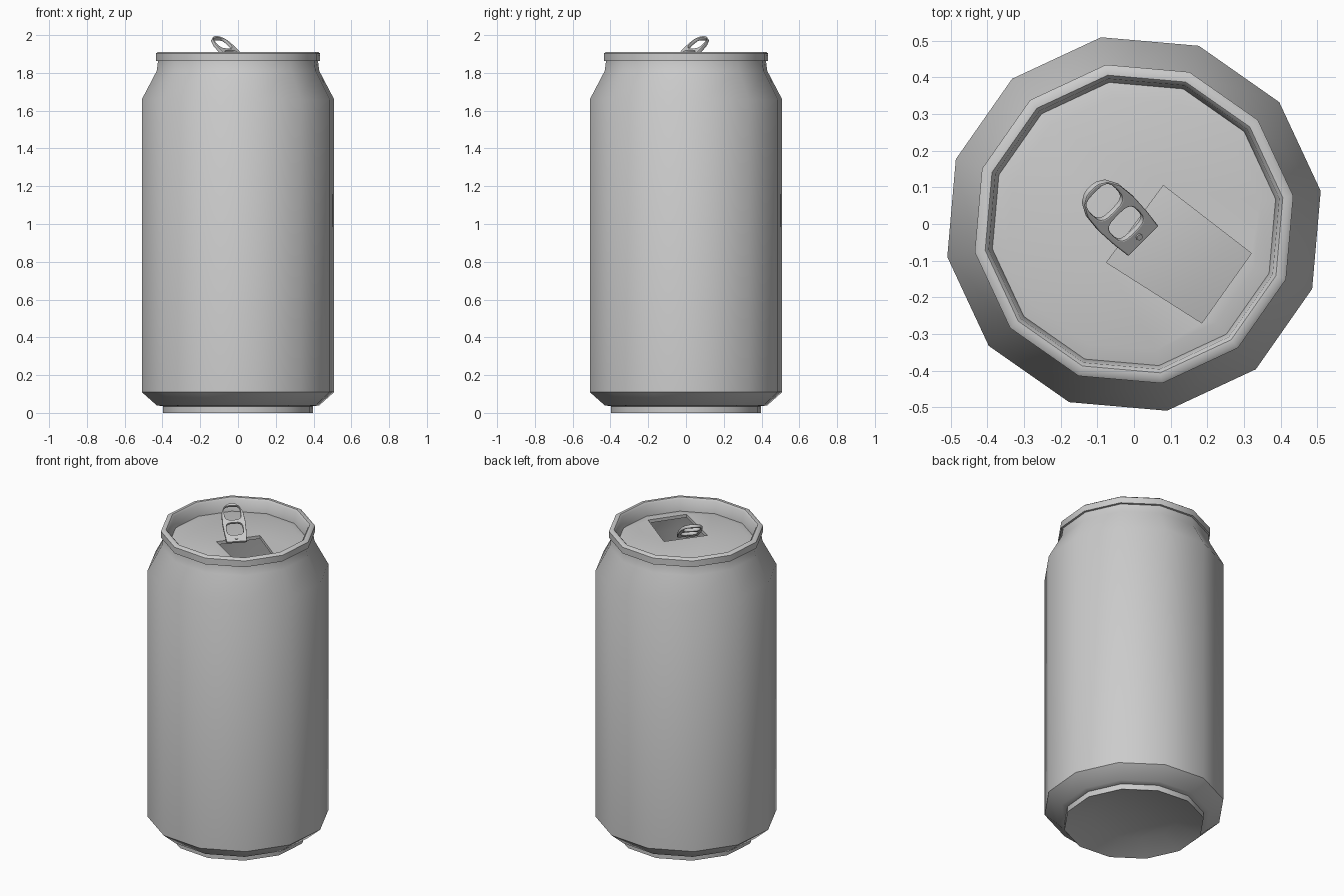
import bpy, bmesh, math
from mathutils import Vector, Matrix

if "Cube" in bpy.data.objects:
    bpy.data.objects.remove(bpy.data.objects["Cube"])

SIDES, OFFSET = 12, math.radians(10)


def finish(ob, angle=40):
    bpy.ops.object.select_all(action='DESELECT')
    ob.select_set(True)
    bpy.context.view_layer.objects.active = ob
    bpy.ops.object.shade_smooth_by_angle(angle=math.radians(angle))


def add_mesh(name, bm):
    me = bpy.data.meshes.new(name)
    bm.to_mesh(me)
    bm.free()
    ob = bpy.data.objects.new(name, me)
    bpy.context.collection.objects.link(ob)
    return ob


def ring(bm, r, z):
    return [bm.verts.new((r * math.cos(OFFSET + i * math.tau / SIDES),
                          r * math.sin(OFFSET + i * math.tau / SIDES), z))
            for i in range(SIDES)]


def revolve(bm, profile):
    rings = [ring(bm, r, z) for r, z in profile]
    for a, b in zip(rings, rings[1:]):
        for i in range(SIDES):
            j = (i + 1) % SIDES
            bm.faces.new((a[i], a[j], b[j], b[i]))
    return rings


# can body: domed base, wall, neck and rolled rim
bm = bmesh.new()
rings = revolve(bm, [(0.25, 0.05), (0.403, 0.0), (0.403, 0.035), (0.437, 0.04),
                     (0.517, 0.11), (0.517, 1.66), (0.437, 1.81), (0.43, 1.862),
                     (0.441, 1.864), (0.441, 1.903), (0.43, 1.911), (0.412, 1.911),
                     (0.402, 1.9), (0.392, 1.83)])
tip = bm.verts.new((0, 0, 0.07))
for i in range(SIDES):
    bm.faces.new((rings[0][(i + 1) % SIDES], rings[0][i], tip))
finish(add_mesh("can_body", bm))

# lid panel with the open mouth
bm = bmesh.new()
rim = revolve(bm, [(0.392, 1.83), (0.35, 1.84)])[1]
mouth = [bm.verts.new((x, y, 1.84)) for x, y in
         [(0.08, 0.105), (0.32, -0.08), (0.185, -0.27), (-0.075, -0.105)]]
hole_edges = [bm.edges.new((mouth[i], mouth[(i + 1) % 4])) for i in range(4)]
rim_edges = [bm.edges.get((rim[i], rim[(i + 1) % SIDES])) for i in range(SIDES)]
bmesh.ops.triangle_fill(bm, edges=hole_edges + rim_edges, use_beauty=True)
low = [bm.verts.new(v.co - Vector((0, 0, 0.02))) for v in mouth]
for i in range(4):
    j = (i + 1) % 4
    bm.faces.new((mouth[i], mouth[j], low[j], low[i]))
bmesh.ops.recalc_face_normals(bm, faces=bm.faces)
if sum(f.normal.z * f.calc_area() for f in bm.faces) < 0:
    bmesh.ops.reverse_faces(bm, faces=bm.faces)
finish(add_mesh("lid", bm))

# pull tab frame: local x runs from the hinge to the raised tip
tilt = math.radians(37)
ex = Vector((-0.7071 * math.cos(tilt), 0.7071 * math.cos(tilt), math.sin(tilt)))
ey = Vector((-0.7071, -0.7071, 0))
ez = ex.cross(ey)
frame = Matrix((ex, ey, ez)).transposed().to_4x4()
frame.translation = (0.022, -0.043, 1.838)


def rounded(cx, hx, hy, n=20, p=0.6):
    pts = []
    for k in range(n):
        c, s = math.cos(k * math.tau / n), math.sin(k * math.tau / n)
        pts.append((cx + hx * math.copysign(abs(c) ** p, c),
                    hy * math.copysign(abs(s) ** p, s)))
    return pts


half = [(0.0, 0.058), (0.06, 0.064), (0.13, 0.067), (0.19, 0.062),
        (0.23, 0.045), (0.246, 0.024), (0.25, 0.008)]
outline = half + [(x, -y) for x, y in reversed(half)]
cu = bpy.data.curves.new("tab_outline", 'CURVE')
cu.dimensions, cu.fill_mode = '2D', 'BOTH'
cu.extrude, cu.bevel_depth, cu.bevel_resolution = 0.006, 0.004, 1
cu.offset = -0.004
for pts in (outline, rounded(0.188, 0.046, 0.048), rounded(0.084, 0.04, 0.048)):
    sp = cu.splines.new('POLY')
    sp.points.add(len(pts) - 1)
    for p, (x, y) in zip(sp.points, pts):
        p.co = (x, y, 0, 1)
    sp.use_cyclic_u = True
tab = bpy.data.objects.new("pull_tab", cu)
bpy.context.collection.objects.link(tab)
tab.matrix_world = frame
bpy.ops.object.select_all(action='DESELECT')
tab.select_set(True)
bpy.context.view_layer.objects.active = tab
bpy.ops.object.convert(target='MESH')
finish(bpy.context.view_layer.objects.active)

# rivet on the hinge end of the tab
bm = bmesh.new()
bmesh.ops.create_cone(bm, cap_ends=True, segments=10, radius1=0.011, radius2=0.009,
                      depth=0.03, matrix=frame @ Matrix.Translation((0.022, 0, 0)))
finish(add_mesh("tab_rivet", bm))
